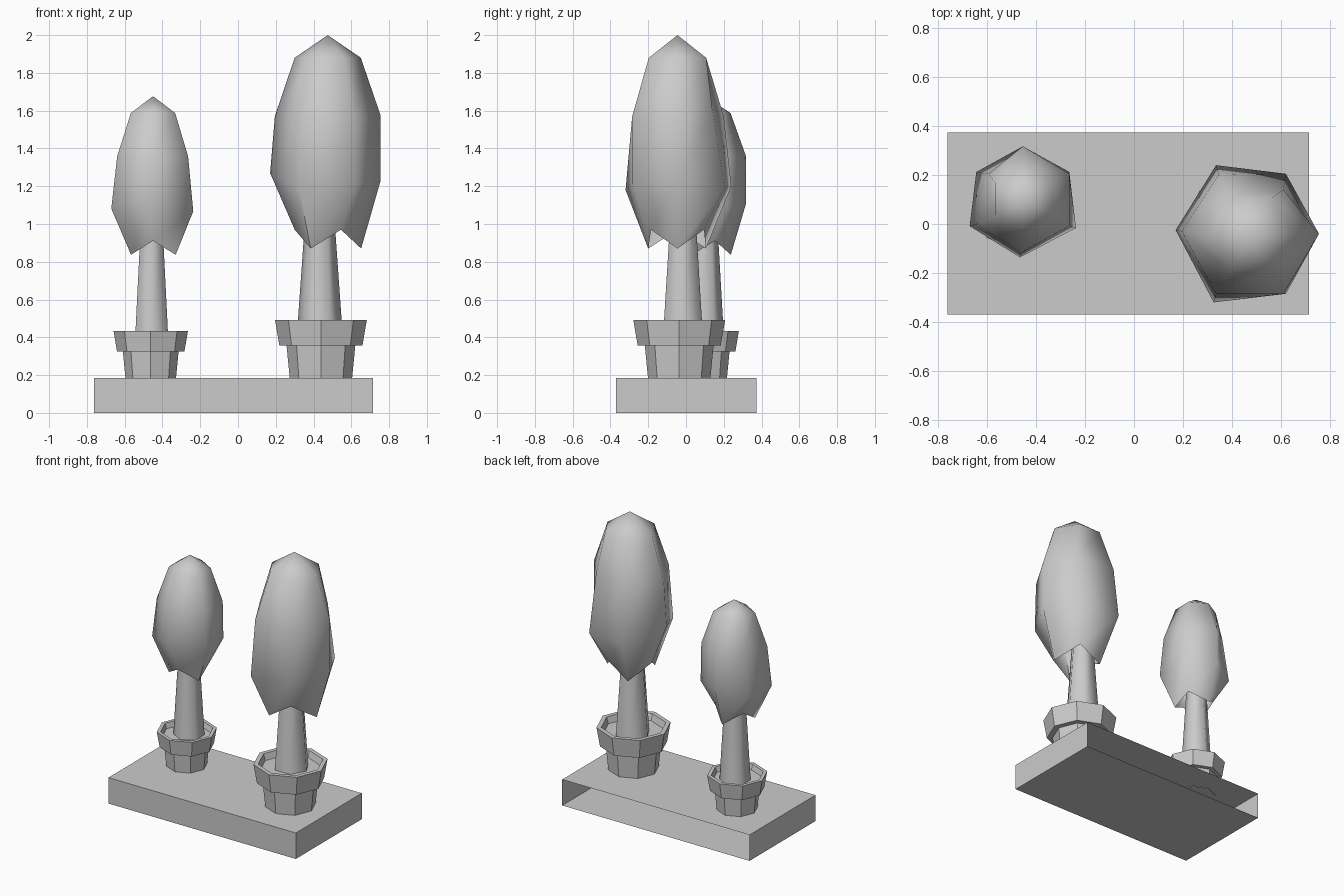
import bpy, math
from mathutils import Vector, Matrix

if "Cube" in bpy.data.objects:
    bpy.data.objects.remove(bpy.data.objects["Cube"])


def make_object(name, verts, faces, angle):
    mesh = bpy.data.meshes.new(name)
    mesh.from_pydata(verts, [], faces)
    mesh.update()
    ob = bpy.data.objects.new(name, mesh)
    bpy.context.collection.objects.link(ob)
    if angle:
        bpy.ops.object.select_all(action='DESELECT')
        ob.select_set(True)
        bpy.context.view_layer.objects.active = ob
        bpy.ops.object.shade_smooth_by_angle(angle=math.radians(angle))
    return ob


def loft(name, rings, angle, cap_start=False, cap_end=False, tip=None):
    """Skin a stack of equal-sized rings, bottom to top."""
    n = len(rings[0])
    verts = [v for r in rings for v in r]
    faces = [(k * n + i, k * n + (i + 1) % n, (k + 1) * n + (i + 1) % n, (k + 1) * n + i)
             for k in range(len(rings) - 1) for i in range(n)]
    last = (len(rings) - 1) * n
    if cap_start:
        faces.append(tuple(reversed(range(n))))
    if cap_end:
        faces.append(tuple(range(last, last + n)))
    if tip is not None:
        verts.append(tip)
        faces += [(last + i, last + (i + 1) % n, len(verts) - 1) for i in range(n)]
    return make_object(name, verts, faces, angle)


def circle(x, y, z, r, n, turn=0.0):
    return [(x + r * math.cos(turn + 2 * math.pi * i / n),
             y + r * math.sin(turn + 2 * math.pi * i / n), z) for i in range(n)]


# Base slab, open at the back
X0, X1, Y0, Y1, H = -0.762, 0.715, -0.37, 0.373, 0.185
corners = [(X0, Y0), (X1, Y0), (X1, Y1), (X0, Y1)]
make_object("base", [(x, y, z) for z in (0, H) for x, y in corners],
            [(3, 2, 1, 0), (4, 5, 6, 7), (0, 1, 5, 4), (1, 2, 6, 5), (3, 0, 4, 7)], 0)

# Pot outline: radius and height above the base, up the outside and into the soil
POT = [(0.165, 0), (0.182, 0.175), (0.22, 0.175), (0.243, 0.31), (0.212, 0.31), (0.198, 0.265)]


def pot(name, x, y, s):
    loft(name, [circle(x, y, H - 0.003 + s * h, s * r, 8) for r, h in POT], 40, True, True)


# Foliage rings around its axis: six points each, measured from the tip axis
BOTTOM = [(0.177, 0, 0), (0.07, 0.14, 0.1), (-0.09, 0.15, 0),
          (-0.175, 0, 0.1), (-0.09, -0.155, 0), (0.07, -0.14, 0.1)]
LOWER = [(0.28, 0.005, 0.36), (0.145, 0.25, 0.32), (-0.14, 0.285, 0.33),
         (-0.305, 0.02, 0.40), (-0.15, -0.275, 0.31), (0.145, -0.24, 0.34)]
UPPER = [(0.28, 0.005, 0.705), (0.135, 0.185, 0.73), (-0.13, 0.245, 0.70),
         (-0.28, 0.015, 0.70), (-0.14, -0.24, 0.70), (0.135, -0.24, 0.70)]
CROWN = circle(0, 0, 1.01, 0.175, 6)


def foliage(name, x, y, z, s, sz, turn):
    rot = Matrix.Rotation(turn, 3, 'Z')

    def place(p):
        v = rot @ Vector((p[0] * s, p[1] * s, p[2] * sz))
        return (v.x + x, v.y + y, v.z + z)
    rings = [[place(p) for p in ring] for ring in (BOTTOM, LOWER, UPPER, CROWN)]
    loft(name, rings, 75, tip=place((0, 0, 1.13)))


def trunk(name, x, y, z0, z1, r0, r1, turn):
    loft(name, [circle(x, y, z0, r0, 6, turn), circle(x, y, z1, r1, 6, turn)], 65)


# Large tree
pot("large_pot", 0.439, -0.036, 1)
trunk("large_trunk", 0.433, -0.016, 0.43, 1.08, 0.12, 0.074, 0)
foliage("large_foliage", 0.475, -0.045, 0.87, 1, 1, 0)

# Small tree, a quarter turn from the large one
pot("small_pot", -0.462, 0.083, 0.81)
trunk("small_trunk", -0.457, 0.1, 0.38, 0.99, 0.102, 0.067, math.pi / 2)
foliage("small_foliage", -0.45, 0.1, 0.837, 0.775, 0.743, math.pi / 2)
